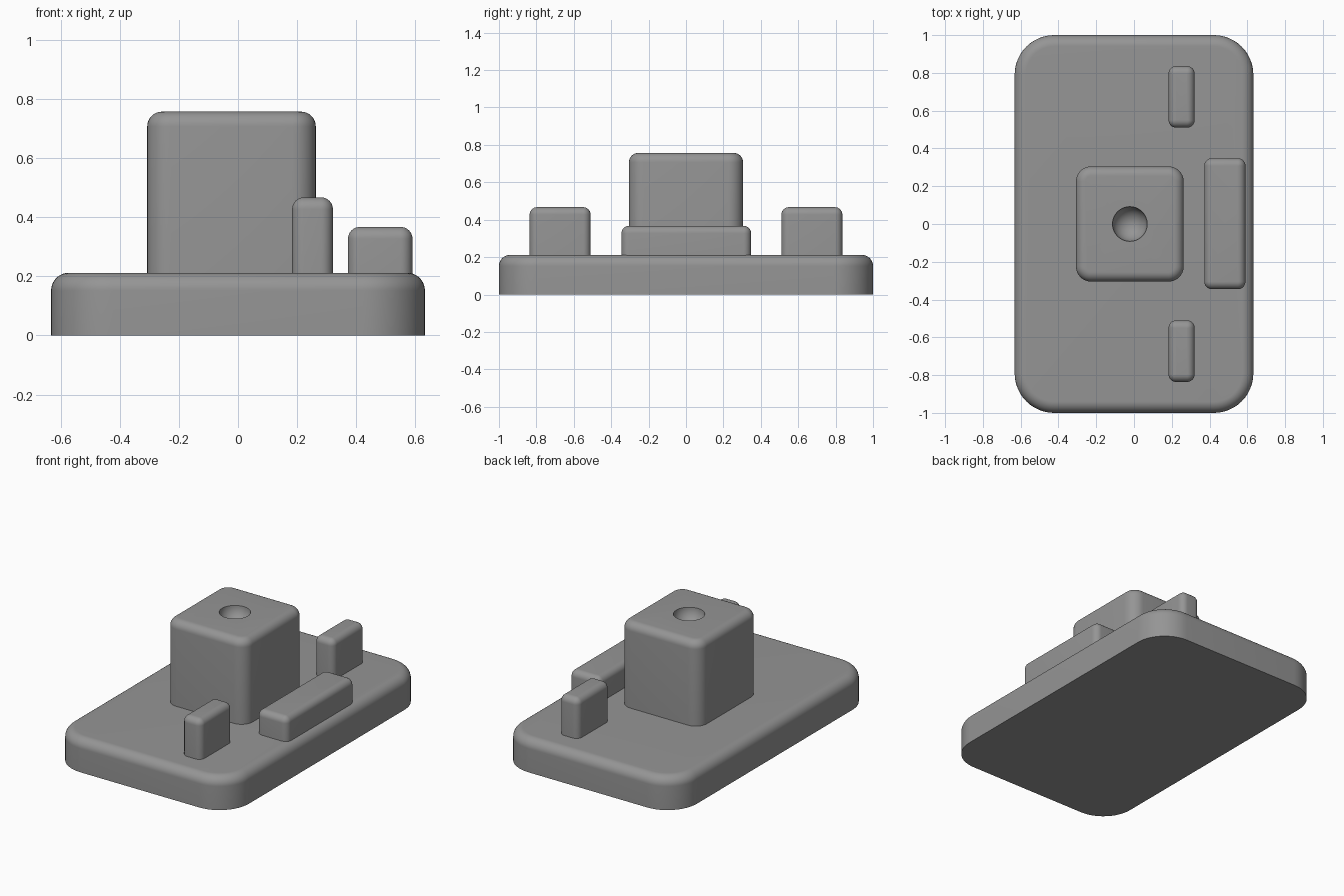
import bpy, bmesh, math

if "Cube" in bpy.data.objects:
    bpy.data.objects.remove(bpy.data.objects["Cube"])

grey = bpy.data.materials.new("mid_grey")
grey.diffuse_color = (0.30, 0.30, 0.30, 1)
grey.use_nodes = True
grey.node_tree.nodes["Principled BSDF"].inputs["Base Color"].default_value = grey.diffuse_color


def rounded_block(name, x0, x1, y0, y1, z0, z1, corner, fillet, seg=8):
    """Block with rounded vertical corners, a filleted top rim and a flat bottom."""
    bm = bmesh.new()

    def ring(inset, z):
        r = max(corner - inset, 0.003)
        a0, a1, b0, b1 = x0 + inset, x1 - inset, y0 + inset, y1 - inset
        centres = [(a1 - r, b1 - r), (a0 + r, b1 - r), (a0 + r, b0 + r), (a1 - r, b0 + r)]
        verts = []
        for q, (cx, cy) in enumerate(centres):
            for i in range(seg + 1):
                a = (q + i / seg) * math.pi / 2
                verts.append(bm.verts.new((cx + r * math.cos(a), cy + r * math.sin(a), z)))
        return verts

    rings = [ring(0, z0)]
    for k in range(seg + 1):
        t = k / seg * math.pi / 2
        rings.append(ring(fillet * (1 - math.cos(t)), z1 - fillet + fillet * math.sin(t)))
    for lo, hi in zip(rings, rings[1:]):
        n = len(lo)
        for i in range(n):
            j = (i + 1) % n
            bm.faces.new((lo[i], lo[j], hi[j], hi[i]))
    bm.faces.new(rings[-1])
    bm.faces.new(rings[0][::-1])
    mesh = bpy.data.meshes.new(name)
    bm.to_mesh(mesh)
    bm.free()
    mesh.materials.append(grey)
    obj = bpy.data.objects.new(name, mesh)
    bpy.context.collection.objects.link(obj)
    return obj


# Base slab and the blocks standing on it
base = rounded_block("base", -0.632, 0.632, -1, 1, 0, 0.212, 0.21, 0.06, 12)
tower = rounded_block("tower", -0.307, 0.263, -0.305, 0.305, 0.2, 0.757, 0.08, 0.05)
bar = rounded_block("long_bar", 0.372, 0.59, -0.345, 0.348, 0.2, 0.367, 0.04, 0.04)
posts = [rounded_block("side_post_" + n, 0.183, 0.321, y - 0.163, y + 0.163, 0.2, 0.467, 0.04, 0.04)
         for n, y in (("front", -0.673), ("back", 0.673))]

# Round dimple in the top of the tower
bpy.ops.mesh.primitive_uv_sphere_add(segments=32, ring_count=24, radius=0.092,
                                     location=(-0.022, 0, 0.757))
cutter = bpy.context.object
cutter.name = "dimple_cutter"
cutter.data.materials.append(grey)
bpy.context.view_layer.objects.active = tower
mod = tower.modifiers.new("dimple", 'BOOLEAN')
mod.operation = 'DIFFERENCE'
mod.solver = 'EXACT'
mod.object = cutter
bpy.ops.object.modifier_apply(modifier=mod.name)
bpy.data.objects.remove(cutter)

# Smooth shading with the crisp edges kept
for obj in [base, tower, bar] + posts:
    bpy.ops.object.select_all(action='DESELECT')
    obj.select_set(True)
    bpy.context.view_layer.objects.active = obj
    bpy.ops.object.shade_smooth_by_angle(angle=math.radians(35))
